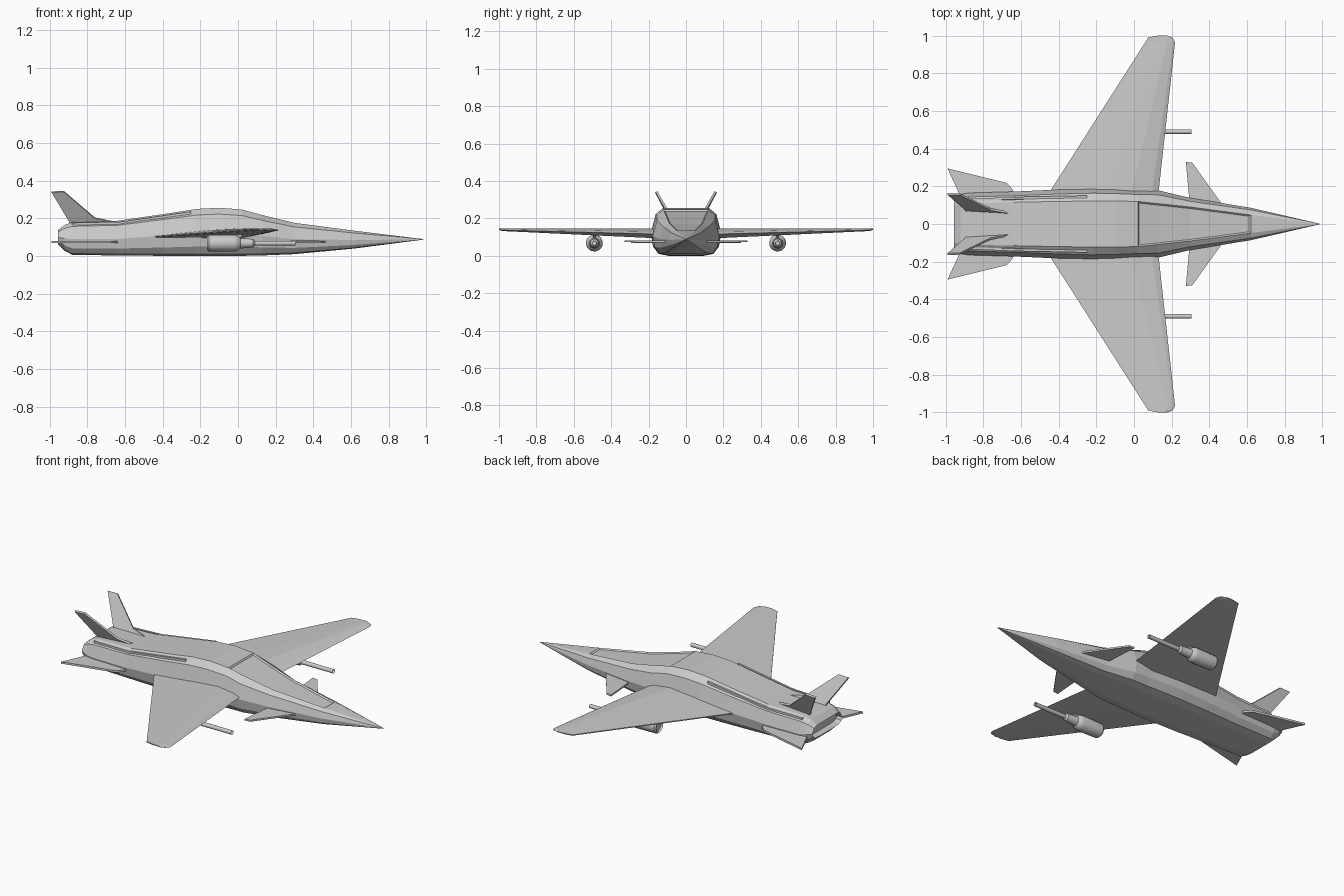
import bpy, bmesh, math
from mathutils import Vector

if "Cube" in bpy.data.objects:
    bpy.data.objects.remove(bpy.data.objects["Cube"])


def finish(name, bm, mirror=False):
    bmesh.ops.recalc_face_normals(bm, faces=bm.faces)
    me = bpy.data.meshes.new(name)
    bm.to_mesh(me)
    bm.free()
    ob = bpy.data.objects.new(name, me)
    bpy.context.collection.objects.link(ob)
    if mirror:
        m = ob.modifiers.new("Mirror", 'MIRROR')
        m.use_axis = (False, True, False)
    return ob


def loft(sections):
    """Skin a row of closed sections and cap both ends."""
    bm = bmesh.new()
    rings = [[bm.verts.new(p) for p in s] for s in sections]
    n = len(rings[0])
    grid = []
    for a, b in zip(rings, rings[1:]):
        grid.append([bm.faces.new((a[i], a[(i + 1) % n], b[(i + 1) % n], b[i])) for i in range(n)])
    caps = [bm.faces.new(rings[0]), bm.faces.new(rings[-1])]
    return bm, grid, caps


def plate(name, pts, offset):
    """Thin fin from an outline, thickened both ways along offset."""
    o = Vector(offset)
    bm, _, _ = loft([[Vector(p) + o for p in pts], [Vector(p) - o for p in pts]])
    return finish(name, bm, True)


# Fuselage: x, half width, roof half width, roof z, belly z
stations = [(-0.955, .145, .10, .138, .062), (-0.92, .158, .105, .165, .028),
            (-0.88, .165, .11, .180, .006), (-0.64, .172, .115, .187, .003),
            (-0.40, .183, .12, .222, .001), (-0.22, .188, .122, .250, 0),
            (-0.10, .186, .122, .256, 0), (0.02, .180, .12, .247, .001),
            (0.13, .178, .108, .217, .003), (0.30, .138, .090, .176, .010),
            (0.62, .086, .048, .134, .040), (0.985, .002, .001, .090, .087)]


def body_section(x, w, wt, zt, zb):
    h = zt - zb
    half = [(wt, zt), (w * .87, zb + h * .87), (w, zb + h * .48),
            (w * .94, zb + h * .2), (w * .78, zb + h * .04), (w * .5, zb)]
    return [(x, y, z) for y, z in half] + [(x, -y, z) for y, z in reversed(half)]


bm, grid, caps = loft([body_section(*s) for s in stations])
# Recessed canopy panes in the roof and a recessed exhaust
bmesh.ops.recalc_face_normals(bm, faces=bm.faces)
canopy = [grid[k][11] for k in (7, 8, 9)]
bmesh.ops.inset_region(bm, faces=canopy, thickness=.008, depth=-.007, use_even_offset=True)
bmesh.ops.inset_region(bm, faces=[caps[0]], thickness=.012, depth=0)
bmesh.ops.translate(bm, verts=caps[0].verts, vec=(.03, 0, 0))
finish("fuselage", bm)


# Main wings: y, leading x, trailing x, base z, camber above, below
def wing_section(y, le, te, zle, zte, up, low):
    def at(t, dz):
        return (le + (te - le) * t, y, zle + (zte - zle) * t + dz)
    return [at(0, 0), at(.06, up * .45), at(.25, up), at(.5, up * .85), at(1, .003),
            at(1, -.003), at(.5, -low * .7), at(.2, -low)]


bm, _, _ = loft([wing_section(.12, .125, -.48, .115, .100, .034, .020),
                 wing_section(.965, .218, .06, .137, .140, .008, .006),
                 wing_section(.99, .205, .075, .139, .141, .006, .005),
                 wing_section(1.0, .175, .125, .141, .142, .003, .003)])
finish("wing", bm, True)

# Canards, tailplanes and canted fins
plate("canard", [(.50, .06, .075), (.31, .325, .078), (.275, .33, .078), (.30, .06, .075)], (0, 0, .005))
plate("tailplane", [(-.62, .12, .075), (-.645, .185, .075), (-.675, .218, .075),
                    (-.99, .295, .075), (-.91, .12, .075)], (0, 0, .006))
plate("tail_fin", [(-.64, .055, .178), (-.76, .078, .202), (-.925, .158, .343),
                   (-.99, .160, .340), (-.885, .068, .165), (-.70, .055, .165)], (0, .005, -.003))

# Low shoulder ridges along the rear deck
plate("deck_ridge", [(-.25, .145, .236), (-.62, .138, .182), (-.88, .128, .176),
                     (-.88, .128, .160), (-.62, .138, .165), (-.25, .145, .21)], (0, .006, 0))

# Guns under the wings, turned around the x axis
profile = [(-.165, .034), (-.155, .043), (-.02, .045), (0, .040), (.012, .028),
           (.08, .022), (.09, .013), (.305, .012)]
sides = 20
bm, _, caps = loft([[(x, .49 + r * math.cos(2 * math.pi * i / sides),
                      .068 + r * math.sin(2 * math.pi * i / sides)) for i in range(sides)]
                    for x, r in profile])
r = bmesh.ops.inset_region(bm, faces=caps, thickness=.004, depth=0)
bmesh.ops.translate(bm, verts=caps[0].verts, vec=(.015, 0, 0))
bmesh.ops.translate(bm, verts=caps[1].verts, vec=(-.02, 0, 0))
gun = finish("wing_gun", bm, True)
bpy.context.view_layer.objects.active = gun
gun.select_set(True)
bpy.ops.object.shade_smooth_by_angle(angle=math.radians(35))

# Pylons joining the guns to the wings
plate("gun_pylon", [(-.10, .49, .09), (0, .49, .09), (.05, .49, .13), (-.08, .49, .13)], (0, .008, 0))
